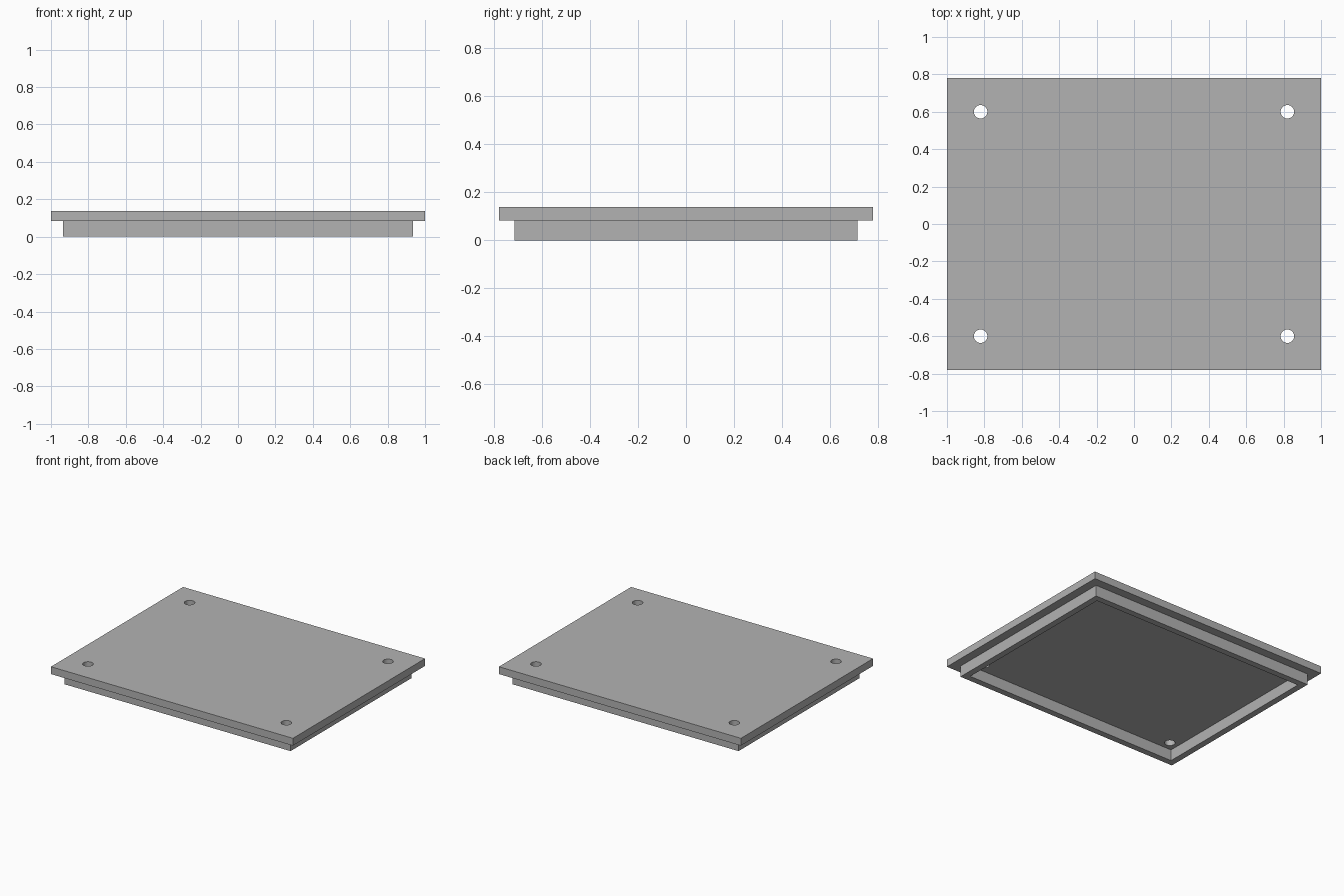
import bpy
import bmesh

if "Cube" in bpy.data.objects:
    bpy.data.objects.remove(bpy.data.objects["Cube"], do_unlink=True)

grey = bpy.data.materials.new("plain grey")
grey.use_nodes = True
COLOUR = (0.45, 0.45, 0.45, 1)
grey.diffuse_color = COLOUR
grey.node_tree.nodes["Principled BSDF"].inputs["Base Color"].default_value = COLOUR

PLATE_X, PLATE_Y = 1.0, 0.78
LIP_X, LIP_Y = 0.935, 0.715
WALL = 0.047
LIP_TOP, PLATE_TOP = 0.083, 0.138


def make_object(name, bm):
    mesh = bpy.data.meshes.new(name)
    bmesh.ops.recalc_face_normals(bm, faces=bm.faces)
    bm.to_mesh(mesh)
    bm.free()
    mesh.materials.append(grey)
    obj = bpy.data.objects.new(name, mesh)
    bpy.context.collection.objects.link(obj)
    return obj


def box(name, half_x, half_y, z0, z1):
    bm = bmesh.new()
    bmesh.ops.create_cube(bm, size=1)
    for v in bm.verts:
        v.co = (v.co.x * 2 * half_x, v.co.y * 2 * half_y, z0 if v.co.z < 0 else z1)
    return make_object(name, bm)


def cut(target, cutter):
    mod = target.modifiers.new("cut", "BOOLEAN")
    mod.operation = "DIFFERENCE"
    mod.solver = "EXACT"
    mod.object = cutter
    cutter.hide_render = True
    cutter.hide_viewport = True
    cutter.display_type = "WIRE"


# Top plate with four screw holes
plate = box("cover_plate", PLATE_X, PLATE_Y, LIP_TOP, PLATE_TOP)
bm = bmesh.new()
for sx in (-1, 1):
    for sy in (-1, 1):
        hole = bmesh.ops.create_cone(bm, cap_ends=True, segments=32,
                                     radius1=0.036, radius2=0.036, depth=0.4)
        bmesh.ops.translate(bm, verts=hole["verts"], vec=(0.82 * sx, 0.6 * sy, 0.1))
cut(plate, make_object("screw_hole_cutter", bm))

# Rectangular locating lip under the plate: a hollow frame
bm = bmesh.new()
rings = []
for inset, z in ((0, 0), (0, LIP_TOP), (WALL, LIP_TOP), (WALL, 0)):
    x, y = LIP_X - inset, LIP_Y - inset
    rings.append([bm.verts.new((sx * x, sy * y, z))
                  for sx, sy in ((-1, -1), (1, -1), (1, 1), (-1, 1))])
for i, ring in enumerate(rings):
    after = rings[(i + 1) % 4]
    for j in range(4):
        k = (j + 1) % 4
        bm.faces.new((ring[j], ring[k], after[k], after[j]))
make_object("locating_lip", bm)
